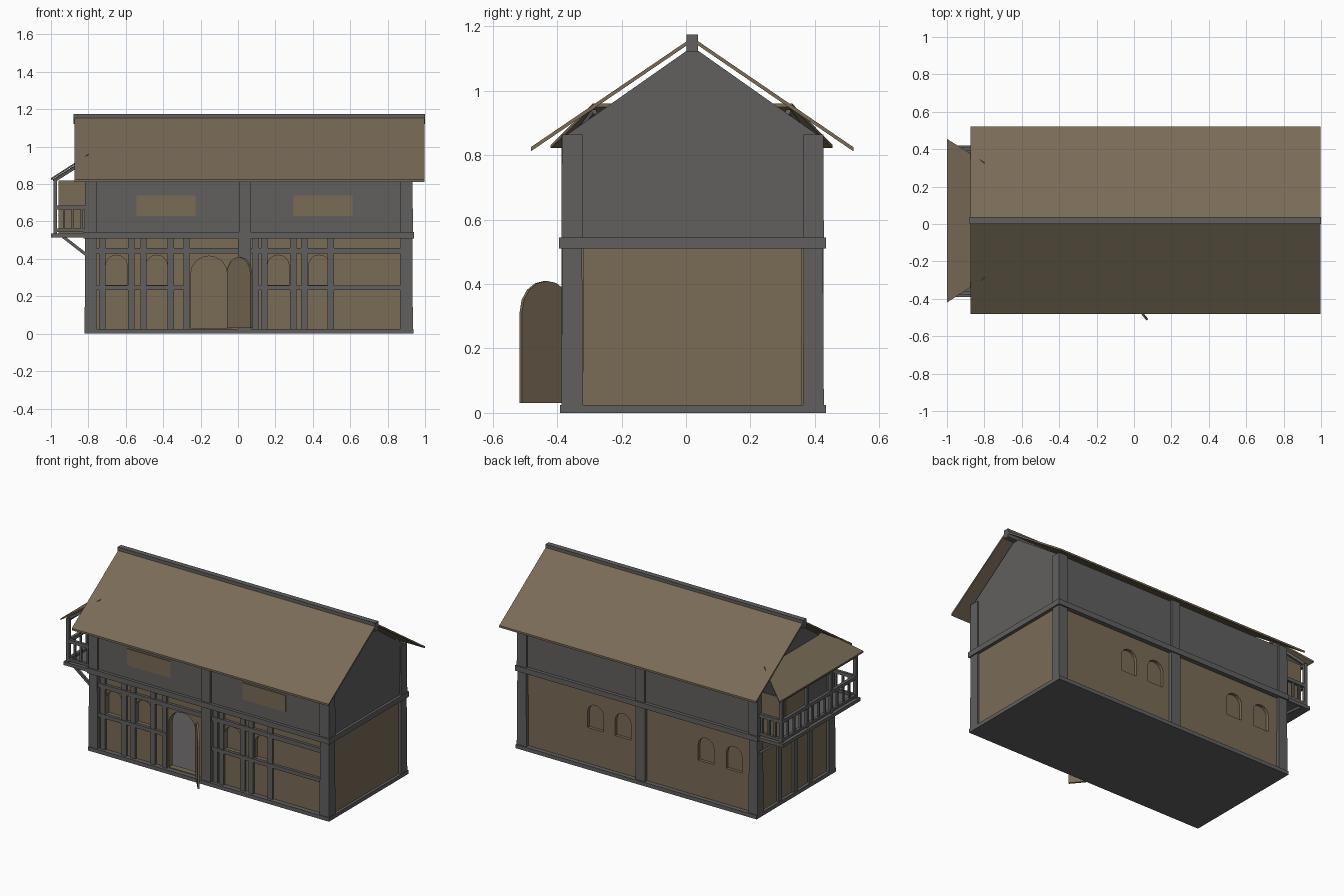
import bpy, bmesh, math
from mathutils import Vector

if "Cube" in bpy.data.objects:
    bpy.data.objects.remove(bpy.data.objects["Cube"])


def material(name, col):
    m = bpy.data.materials.new(name)
    m.diffuse_color = (*col, 1)
    m.use_nodes = True
    m.node_tree.nodes["Principled BSDF"].inputs["Base Color"].default_value = m.diffuse_color
    return m


BROWN = material("brown_plaster", (0.192, 0.148, 0.094))
GREY = material("grey_timber", (0.120, 0.116, 0.114))


def finish(name, bm, mat):
    bmesh.ops.recalc_face_normals(bm, faces=bm.faces)
    me = bpy.data.meshes.new(name)
    bm.to_mesh(me)
    bm.free()
    me.materials.append(mat)
    ob = bpy.data.objects.new(name, me)
    bpy.context.collection.objects.link(ob)
    return ob


def box(name, x, y, z, mat, taper=0.0):
    """Box from ranges; taper shrinks the top in x and y."""
    bm = bmesh.new()
    bmesh.ops.create_cube(bm, size=1)
    for v in bm.verts:
        k = 1 - taper if v.co.z > 0 else 1
        v.co = ((x[0] + x[1]) / 2 + v.co.x * k * (x[1] - x[0]),
                (y[0] + y[1]) / 2 + v.co.y * k * (y[1] - y[0]),
                z[0] if v.co.z < 0 else z[1])
    return finish(name, bm, mat)


def beam(name, a, b, t, mat):
    """Square bar between two points."""
    a, b = Vector(a), Vector(b)
    bm = bmesh.new()
    bmesh.ops.create_cube(bm, size=1)
    q = (b - a).to_track_quat('Z', 'Y')
    for v in bm.verts:
        v.co = (a + b) / 2 + q @ Vector((v.co.x * t, v.co.y * t, v.co.z * (b - a).length))
    return finish(name, bm, mat)


def prism(name, pts, d, mat):
    """Extrude a closed 3D outline along vector d."""
    bm = bmesh.new()
    f = bm.faces.new([bm.verts.new(p) for p in pts])
    r = bmesh.ops.extrude_face_region(bm, geom=[f])
    bmesh.ops.translate(bm, vec=d, verts=[g for g in r['geom'] if isinstance(g, bmesh.types.BMVert)])
    return finish(name, bm, mat)


def arch(w, z0, z1, rise, n=8):
    """Arched outline (u, z), u centred on 0."""
    top = [(w / 2 * math.cos(math.pi * i / n), z1 - rise + rise * math.sin(math.pi * i / n))
           for i in range(n + 1)]
    return [(-w / 2, z0), (w / 2, z0)] + top


def cut(wall, x, w, z0, z1, rise, y0, y1):
    c = prism("arch_cutter", [(x + u, y0, z) for u, z in arch(w, z0, z1, rise)], (0, y1 - y0, 0), BROWN)
    c.hide_render = True
    c.hide_set(True)
    m = wall.modifiers.new("arch", 'BOOLEAN')
    m.operation, m.object, m.solver = 'DIFFERENCE', c, 'EXACT'


def bake(ob):
    """Apply the cuts and remove the cutters."""
    dg = bpy.context.evaluated_depsgraph_get()
    me = bpy.data.meshes.new_from_object(ob.evaluated_get(dg))
    cutters = [m.object for m in ob.modifiers]
    ob.modifiers.clear()
    ob.data = me
    for c in cutters:
        bpy.data.objects.remove(c)


X0, X1, Y0, Y1, YC = -0.81, 0.93, -0.38, 0.42, 0.02

# Base slab and storey band
box("base_slab", (-0.82, 0.938), (-0.392, 0.435), (0, 0.025), GREY)
box("storey_band", (-0.825, 0.942), (-0.395, 0.435), (0.51, 0.545), GREY)

# Lower plaster walls, hollow inside
front = box("front_wall", (X0 + 0.02, X1 - 0.02), (Y0 + 0.02, Y0 + 0.06), (0.02, 0.515), BROWN)
back = box("back_wall", (X0 + 0.02, X1 - 0.02), (Y1 - 0.06, Y1 - 0.015), (0.02, 0.515), BROWN)
box("right_wall", (X1 - 0.05, X1 - 0.01), (Y0 + 0.06, Y1 - 0.06), (0.02, 0.515), BROWN)
box("left_wall", (X0 + 0.01, X0 + 0.05), (Y0 + 0.06, Y1 - 0.06), (0.02, 0.515), BROWN)
for x in (-0.65, -0.435, 0.215, 0.435):
    cut(front, x, 0.115, 0.26, 0.42, 0.055, -0.45, Y0 + 0.045)
cut(front, -0.155, 0.195, 0.03, 0.415, 0.095, -0.45, -0.25)
for x in (-0.635, -0.43, 0.175, 0.377):
    cut(back, x, 0.115, 0.26, 0.42, 0.055, Y1 - 0.035, 0.5)
bake(front)
bake(back)

# Open door leaf, hinged at the right jamb
d = Vector((0.128, -0.155, 0)).normalized()
hinge = Vector((-0.06, -0.362, 0))
prism("door_leaf", [hinge + d * (u + 0.1) + Vector((0, 0, z)) for u, z in arch(0.2, 0.03, 0.41, 0.095)],
      Vector((-d.y, d.x, 0)) * 0.012, BROWN)

# Upper storey with gables
prism("upper_storey", [(X0 + 0.005, y, z) for y, z in
      ((-0.375, 0.53), (-0.375, 0.86), (YC, 1.137), (0.413, 0.86), (0.413, 0.53))], (X1 - X0 - 0.01, 0, 0), GREY)
for x in (-0.385, 0.455):
    box("upper_window", (x - 0.157, x + 0.157), (-0.380, -0.374), (0.63, 0.74), BROWN)

# Corner and centre posts on both storeys
for x in ((-0.82, -0.755), (0.865, 0.935)):
    for y in ((-0.387, -0.32), (0.363, 0.428)):
        box("lower_corner_post", x, y, (0.02, 0.515), GREY, 0.08)
        box("upper_corner_post", x, y, (0.54, 0.865), GREY, 0.05)
for y in ((-0.387, -0.345), (0.385, 0.427)):
    box("lower_centre_post", (0.0, 0.07), y, (0.02, 0.515), GREY)
    box("upper_centre_post", (0.005, 0.068), y, (0.54, 0.865), GREY)

# Front timber framing
for x in (-0.725, -0.57, -0.505, -0.36, -0.275, 0.095, 0.14, 0.295, 0.355, 0.495):
    box("front_stud", (x - 0.017, x + 0.017), (-0.374, -0.355), (0.02, 0.515), GREY)
for x in ((-0.77, 0.01), (0.06, 0.88)):
    box("front_upper_rail", x, (-0.378, -0.355), (0.428, 0.457), GREY)
for x in ((-0.77, -0.26), (0.06, 0.88)):
    box("front_lower_rail", x, (-0.378, -0.355), (0.234, 0.258), GREY)

# Left side framing
for y in (-0.14, 0.02, 0.18):
    box("left_stud", (X0 - 0.003, X0 + 0.02), (y - 0.018, y + 0.018), (0.02, 0.515), GREY)

# Main roof slabs and ridge beam
for name, y, z in (("front_roof", -0.482, 0.812), ("back_roof", 0.52, 0.812)):
    prism(name, [(-0.875, YC, 1.153), (-0.875, y, z), (-0.875, y, z + 0.013), (-0.875, YC, 1.166)],
          (1.873, 0, 0), BROWN)
box("ridge_beam", (-0.88, 1.0), (0.001, 0.037), (1.12, 1.175), GREY)

# Balcony floor, end panel, wall panel
box("balcony_floor", (-1.0, -0.81), (-0.39, 0.42), (0.515, 0.537), GREY)
box("balcony_end_panel", (-0.96, -0.81), (0.375, 0.383), (0.535, 0.82), BROWN)
box("balcony_door", (X0 - 0.003, X0 + 0.02), (-0.08, 0.12), (0.545, 0.84), BROWN)

# Balcony posts, brackets and roof rafters
for y in (-0.37, -0.11, 0.14, 0.40):
    box("balcony_post", (-0.987, -0.967), (y - 0.01, y + 0.01), (0.535, 0.825), GREY)
    beam("balcony_bracket", (-0.935, y, 0.518), (-0.815, y, 0.425), 0.016, GREY)
    beam("balcony_rafter", (-0.985, y, 0.818), (-0.80, YC + (y - YC) * 0.78, 0.935), 0.016, GREY)
box("balcony_top_plate", (-0.987, -0.967), (-0.38, 0.41), (0.808, 0.825), GREY)

# Balcony railing
for z in ((0.545, 0.562), (0.663, 0.685)):
    box("balcony_front_rail", (-0.987, -0.967), (-0.37, 0.40), z, GREY)
    for y in (-0.37, 0.40):
        box("balcony_side_rail", (-0.98, -0.81), (y - 0.009, y + 0.009), z, GREY)
for i in range(1, 12):
    y = -0.37 + 0.77 * i / 12
    box("baluster", (-0.983, -0.971), (y - 0.006, y + 0.006), (0.55, 0.67), GREY)
for x in (-0.93, -0.885, -0.835):
    for y in (-0.37, 0.40):
        box("side_baluster", (x - 0.006, x + 0.006), (y - 0.006, y + 0.006), (0.55, 0.67), GREY)

# Balcony roof, narrowing toward the wall
prism("balcony_roof", [(-1.0, -0.42, 0.822), (-1.0, 0.455, 0.822), (-0.80, 0.33, 0.95), (-0.80, -0.29, 0.95)],
      (0, 0, 0.01), BROWN)
